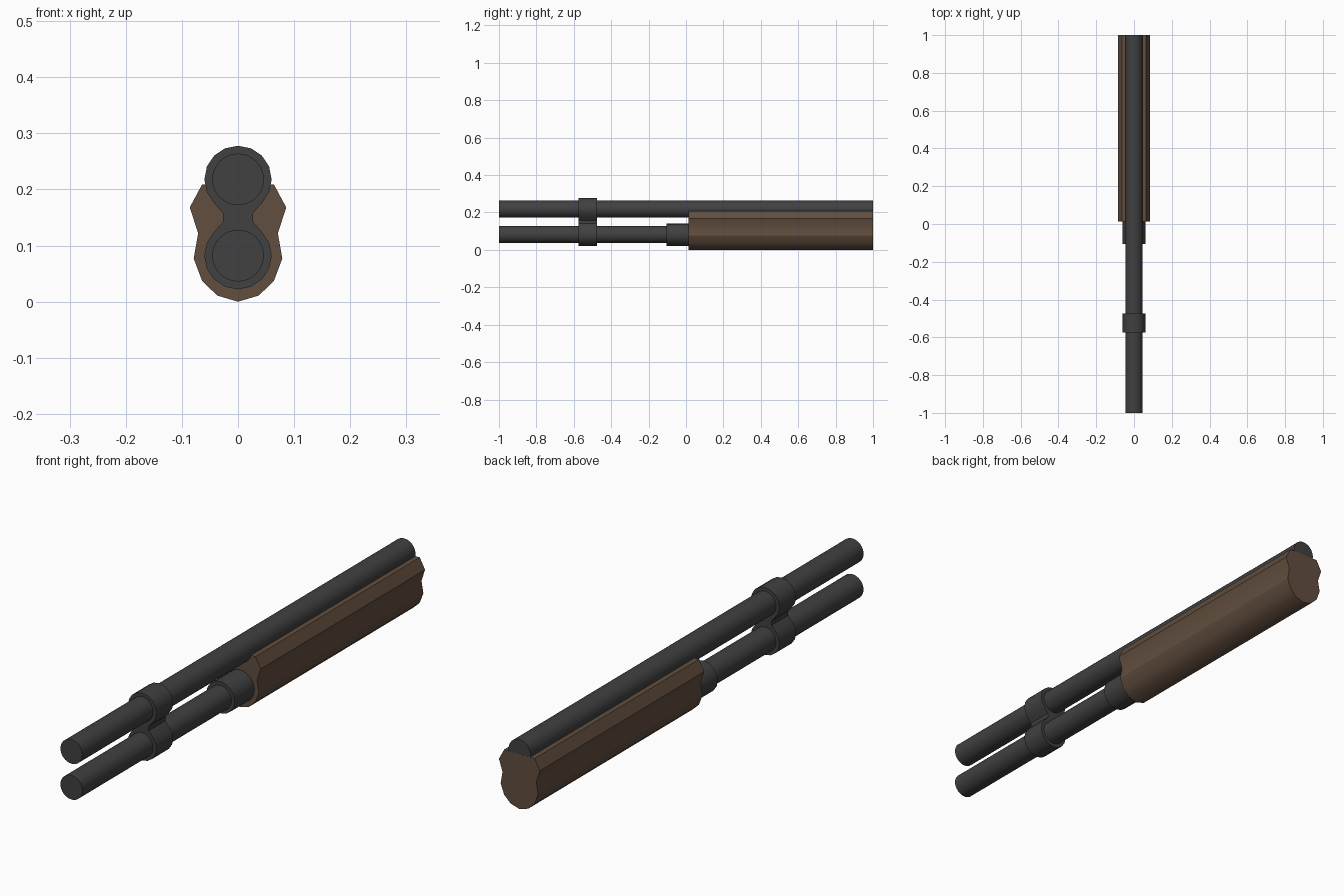
import bpy, bmesh, math

if "Cube" in bpy.data.objects:
    bpy.data.objects.remove(bpy.data.objects["Cube"])


def material(name, color):
    m = bpy.data.materials.new(name)
    m.diffuse_color = (*color, 1)
    m.use_nodes = True
    m.node_tree.nodes["Principled BSDF"].inputs["Base Color"].default_value = m.diffuse_color
    return m


metal = material("dark gunmetal", (0.052, 0.052, 0.052))
wood = material("brown wood", (0.122, 0.076, 0.049))


def prism(name, profile, y0, y1, mat, angle=30):
    """Extrude an (x, z) outline along y."""
    bm = bmesh.new()
    face = bm.faces.new([bm.verts.new((x, y0, z)) for x, z in profile])
    ext = bmesh.ops.extrude_face_region(bm, geom=[face])["geom"]
    moved = [v for v in ext if isinstance(v, bmesh.types.BMVert)]
    bmesh.ops.translate(bm, verts=moved, vec=(0, y1 - y0, 0))
    bmesh.ops.recalc_face_normals(bm, faces=bm.faces)
    me = bpy.data.meshes.new(name)
    bm.to_mesh(me)
    bm.free()
    me.materials.append(mat)
    ob = bpy.data.objects.new(name, me)
    bpy.context.collection.objects.link(ob)
    bpy.ops.object.select_all(action='DESELECT')
    ob.select_set(True)
    bpy.context.view_layer.objects.active = ob
    bpy.ops.object.shade_smooth_by_angle(angle=math.radians(angle))
    return ob


def arc(r, cz, n, start=0, count=None):
    """Points clockwise from the top of a circle with n sides."""
    return [(r * math.sin(2 * math.pi * i / n), cz + r * math.cos(2 * math.pi * i / n))
            for i in range(start, start + (count or n))]


def mirrored(right):
    """Close a right-hand half outline with its mirror image."""
    return right + [(-x, z) for x, z in reversed(right) if x > 1e-5]


TOP, LOW, R = 0.218, 0.082, 0.046

# Two parallel tubes
prism("upper_barrel", arc(R, TOP, 32), -1, 0.9995, metal)
prism("lower_tube", arc(R, LOW, 32), -1, 0.9, metal)

# Collar where the lower tube enters the grip
prism("tube_collar", arc(0.06, LOW, 16), -0.105, 0.1, metal)

# Figure-eight clamp joining both tubes
half = arc(0.06, TOP, 16, 0, 7) + [(0.027, 0.158), (0.027, 0.142)] + arc(0.06, LOW, 16, 2, 7)
prism("barrel_clamp", mirrored(half), -0.575, -0.475, metal)

# Wooden fore grip
grip = [(0.064, 0.209), (0.086, 0.168), (0.071, 0.122), (0.079, 0.077),
        (0.064, 0.037), (0.037, 0.011), (0, 0)]
prism("fore_grip", mirrored(grip), 0.013, 1, wood)
